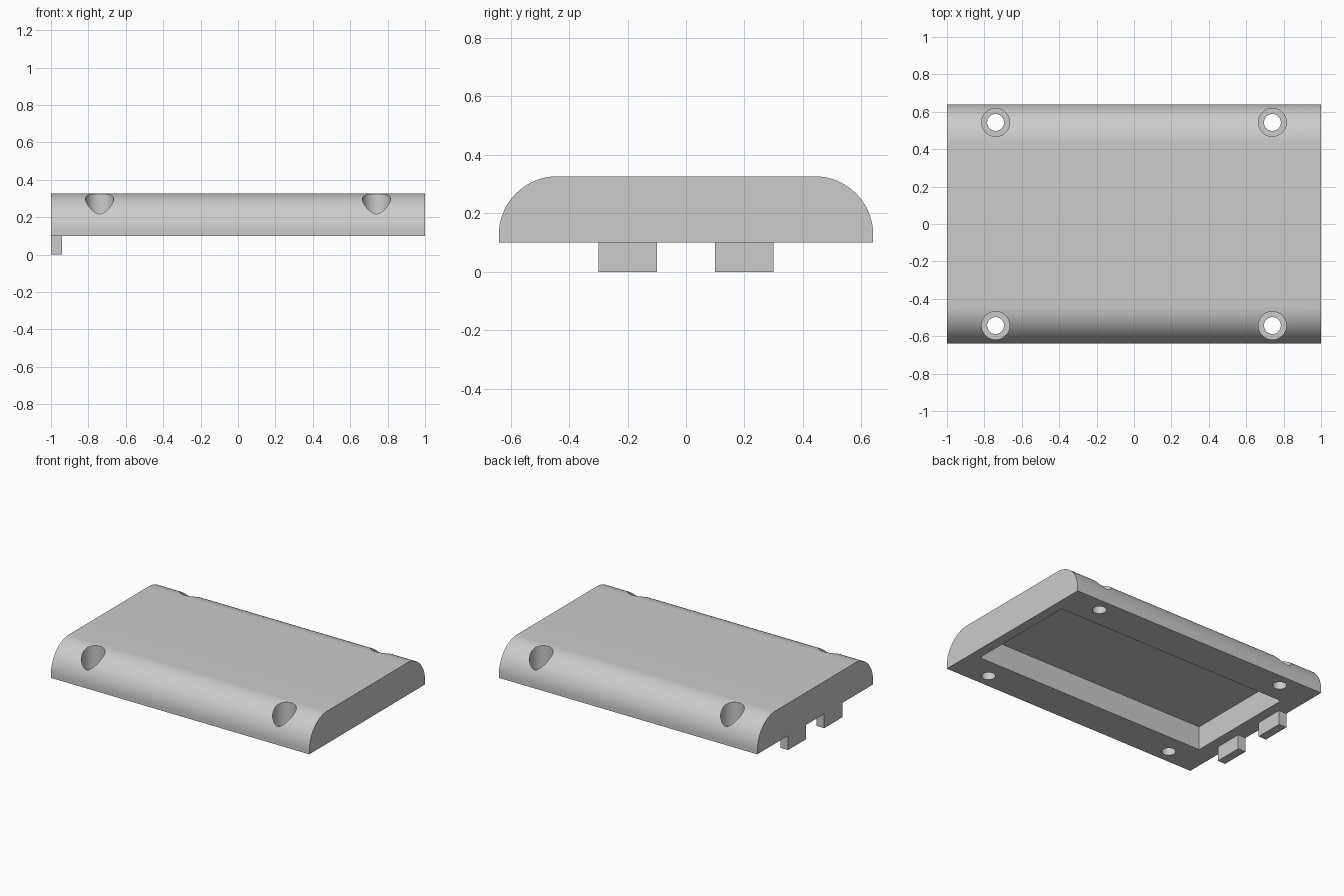
import bpy
import bmesh
from math import sin, cos, pi

default = bpy.data.objects.get("Cube")
if default:
    bpy.data.objects.remove(default, do_unlink=True)

# Main sizes
HALF_L, HALF_W = 1.0, 0.64
BASE, TOP, RADIUS = 0.10, 0.327, 0.2
HOLE_X, HOLE_Y = 0.74, 0.543

grey = bpy.data.materials.new("light grey plastic")
grey.use_nodes = True
grey.diffuse_color = (0.6, 0.6, 0.6, 1)
grey.node_tree.nodes["Principled BSDF"].inputs["Base Color"].default_value = (0.6, 0.6, 0.6, 1)


def finish(bm, name):
    bmesh.ops.recalc_face_normals(bm, faces=bm.faces)
    mesh = bpy.data.meshes.new(name)
    bm.to_mesh(mesh)
    bm.free()
    mesh.materials.append(grey)
    obj = bpy.data.objects.new(name, mesh)
    bpy.context.collection.objects.link(obj)
    return obj


def box(name, low, high):
    bm = bmesh.new()
    bmesh.ops.create_cube(bm, size=1)
    for v in bm.verts:
        v.co = [b if c > 0 else a for c, a, b in zip(v.co, low, high)]
    return finish(bm, name)


def cylinder(name, x, y, radius, low, high):
    bm = bmesh.new()
    bmesh.ops.create_cone(bm, cap_ends=True, segments=48, radius1=radius,
                          radius2=radius, depth=high - low)
    bmesh.ops.translate(bm, verts=bm.verts, vec=(x, y, (low + high) / 2))
    return finish(bm, name)


def cut(target, cutter):
    cutter.hide_render = True
    mod = target.modifiers.new("cut", "BOOLEAN")
    mod.operation = "DIFFERENCE"
    mod.solver = "EXACT"
    mod.object = cutter
    bpy.context.view_layer.objects.active = target
    bpy.ops.object.modifier_apply(modifier=mod.name)
    bpy.data.objects.remove(cutter, do_unlink=True)


# Cover: rounded-shoulder profile extruded along x
steps = 28
arc = [(HALF_W - RADIUS + RADIUS * cos(a), TOP - RADIUS + RADIUS * sin(a))
       for a in (pi / 2 * i / steps for i in range(steps + 1))]
profile = [(HALF_W, BASE)] + arc
profile += [(-y, z) for y, z in reversed(profile)]
bm = bmesh.new()
end = bm.faces.new([bm.verts.new((-HALF_L, y, z)) for y, z in profile])
swept = bmesh.ops.extrude_face_region(bm, geom=[end])["geom"]
bmesh.ops.translate(bm, vec=(2 * HALF_L, 0, 0),
                    verts=[g for g in swept if isinstance(g, bmesh.types.BMVert)])
cover = finish(bm, "cover")

# Hollow underside
cut(cover, box("cavity_cutter", (-0.87, -0.4, 0), (0.93, 0.4, 0.265)))

# Screw holes with wide flat-bottomed recesses
for sx in (-1, 1):
    for sy in (-1, 1):
        x, y = sx * HOLE_X, sy * HOLE_Y
        cut(cover, cylinder("recess_cutter", x, y, 0.075, 0.16, 0.5))
        cut(cover, cylinder("hole_cutter", x, y, 0.045, 0, 0.4))

# Two locating tabs under the right-hand end
for side, y in (("front", -0.2), ("back", 0.2)):
    box(side + "_tab", (-HALF_L, y - 0.1, 0), (-0.94, y + 0.1, BASE))

# Smooth curved shoulders and holes, crisp edges
bpy.ops.object.select_all(action="DESELECT")
cover.select_set(True)
bpy.context.view_layer.objects.active = cover
bpy.ops.object.shade_smooth_by_angle(angle=pi / 6)
